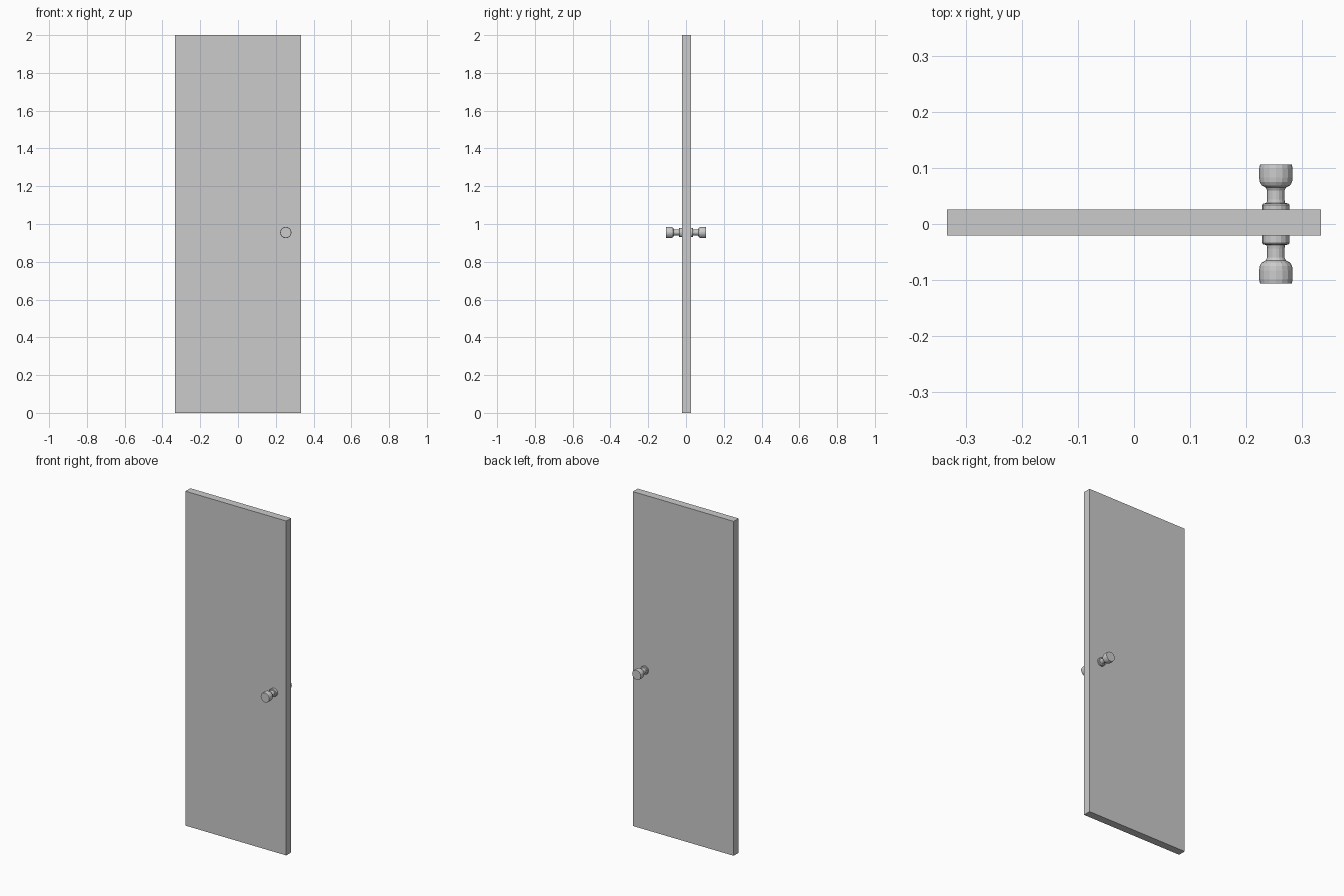
import bpy, bmesh
from math import cos, sin, tau

if "Cube" in bpy.data.objects:
    bpy.data.objects.remove(bpy.data.objects["Cube"])

SIDES = 16
KNOB_X, KNOB_Z = 0.253, 0.955
# (radius, distance from the door's centre plane)
PROFILE = [(0.0245, 0.015), (0.0245, 0.034), (0.0225, 0.0365), (0.0165, 0.0375),
           (0.0155, 0.044), (0.0155, 0.060), (0.018, 0.065), (0.0255, 0.069),
           (0.029, 0.075), (0.030, 0.083), (0.030, 0.098), (0.0285, 0.1062)]


def make_object(name, bm):
    bmesh.ops.recalc_face_normals(bm, faces=bm.faces[:])
    mesh = bpy.data.meshes.new(name)
    bm.to_mesh(mesh)
    bm.free()
    obj = bpy.data.objects.new(name, mesh)
    bpy.context.collection.objects.link(obj)
    return obj


def make_knob(name, side):
    """Turned knob: rosette, neck and head, pointing along side * y."""
    bm = bmesh.new()
    rings = [[bm.verts.new((KNOB_X + r * cos(tau * i / SIDES), side * d,
                            KNOB_Z + r * sin(tau * i / SIDES)))
              for i in range(SIDES)] for r, d in PROFILE]
    for a, b in zip(rings, rings[1:]):
        for i in range(SIDES):
            j = (i + 1) % SIDES
            bm.faces.new((a[i], a[j], b[j], b[i]))
    bm.faces.new(rings[0])
    bm.faces.new(rings[-1])
    return make_object(name, bm)


# Door slab
bm = bmesh.new()
bmesh.ops.create_cube(bm, size=1)
bmesh.ops.scale(bm, vec=(0.667, 0.0465, 2), verts=bm.verts)
bmesh.ops.translate(bm, vec=(0, 0.0028, 1), verts=bm.verts)
make_object("door_panel", bm)

# Knobs on both faces
make_knob("front_knob", -1)
make_knob("back_knob", 1)
